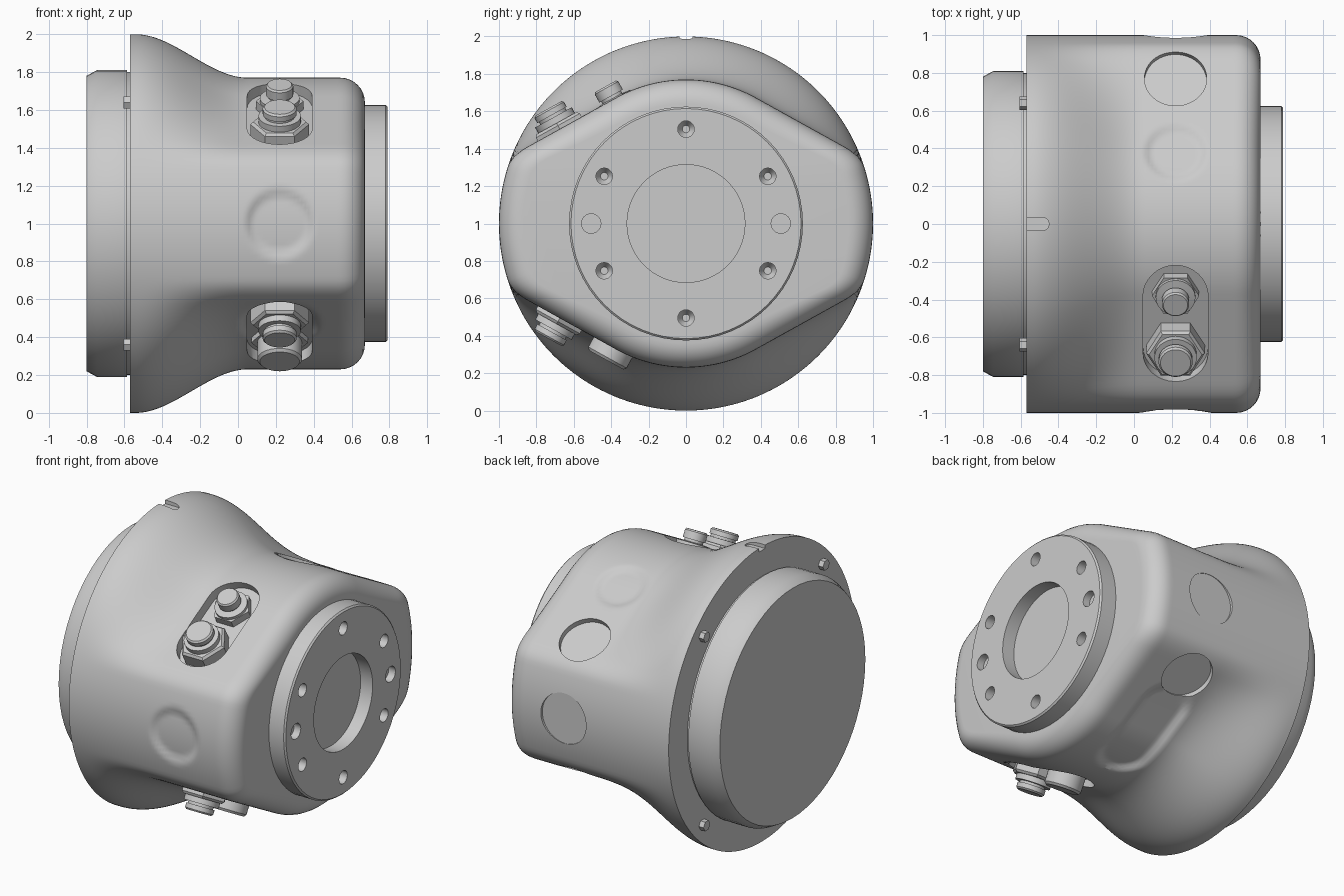
import bpy, bmesh, math
from mathutils import Matrix, Vector

if "Cube" in bpy.data.objects:
    bpy.data.objects.remove(bpy.data.objects["Cube"])

A = math.radians(29)          # tilt of the slanted faces from vertical
SX = 0.22                     # x of the row of ports


def frame(o, u, v, n):
    m = Matrix((u, v, n)).transposed().to_4x4()
    m.translation = Vector(o)
    return m


AXIAL = frame((0, 0, 1), (0, 1, 0), (0, 0, 1), (1, 0, 0))


def slant(sy, sz, t=0.0):
    """Frame on a slanted face: z is the face normal, t moves down the slope."""
    n = Vector((0, sy * math.sin(A), sz * math.cos(A)))
    v = Vector((0, sy * math.cos(A), -sz * math.sin(A)))
    return frame(Vector((SX, 0, 1)) + v * t, (1, 0, 0), v, n)


def side(sy):
    return frame((SX, 0, 1), (1, 0, 0), (0, 0, 1), (0, sy, 0))


def finish(name, bm, angle=30):
    bmesh.ops.recalc_face_normals(bm, faces=bm.faces[:])
    me = bpy.data.meshes.new(name)
    bm.to_mesh(me)
    bm.free()
    ob = bpy.data.objects.new(name, me)
    bpy.context.collection.objects.link(ob)
    smooth(ob, angle)
    return ob


def smooth(ob, angle=30):
    bpy.ops.object.select_all(action='DESELECT')
    ob.select_set(True)
    bpy.context.view_layer.objects.active = ob
    bpy.ops.object.shade_smooth_by_angle(angle=math.radians(angle))


def loft(name, rings, m=Matrix()):
    bm = bmesh.new()
    loops = [[bm.verts.new(m @ Vector(p)) for p in ring] for ring in rings]
    k = len(loops[0])
    for a, b in zip(loops, loops[1:]):
        for i in range(k):
            j = (i + 1) % k
            bm.faces.new((a[i], a[j], b[j], b[i]))
    bm.faces.new(loops[0])
    bm.faces.new(loops[-1])
    return finish(name, bm)


def turned(name, profile, m, segs=48, at=(0, 0)):
    """Revolve (radius, height) pairs about the frame's z axis."""
    return loft(name, [[(at[0] + r * math.cos(math.tau * i / segs),
                         at[1] + r * math.sin(math.tau * i / segs), h)
                        for i in range(segs)] for r, h in profile], m)


def stadium(name, r, half, h0, h1, m):
    pts = [(r * math.cos(a), r * math.sin(a) + (half if i <= 16 else -half))
           for i in range(34)
           for a in [math.pi * (i if i <= 16 else i - 1) / 16]]
    return loft(name, [[(x, y, h) for x, y in pts] for h in (h0, h1)], m)


def carve(ob, cutters):
    for c in cutters:
        md = ob.modifiers.new("cut", 'BOOLEAN')
        md.operation, md.solver, md.object = 'DIFFERENCE', 'EXACT', c
    bpy.context.view_layer.update()
    me = bpy.data.meshes.new_from_object(
        ob.evaluated_get(bpy.context.evaluated_depsgraph_get()))
    ob.modifiers.clear()
    ob.data = me
    for c in cutters:
        bpy.data.objects.remove(c)
    smooth(ob)


def sstep(a, b, x):
    u = min(1, max(0, (x - a) / (b - a)))
    return u * u * (3 - 2 * u)


# soft dents: (inverse frame, radius, half length along slope, depth)
dents = [(side(-1).inverted(), 0.19, 0, 0.022),
         (slant(1, 1, 0.01).inverted(), 0.175, 0, 0.018),
         (slant(1, -1, 0.0).inverted(), 0.18, 0.2, 0.03),
         (slant(-1, -1, 0.30).inverted(), 0.22, 0.02, 0.02)]


def section(phi):
    """Housing radius at angle phi from vertical: round crown, flat slope, round side."""
    p = abs((phi + math.pi / 2) % math.pi - math.pi / 2)
    if p <= A:
        return 0.77
    flat = 0.77 / max(0.3, math.cos(p - A))
    h = max(0.06 - abs(flat - 1), 0) / 0.06
    return min(flat, 1) - h * h * 0.015


def body_point(x, phi, inset):
    r = 1 - (1 - section(phi)) * sstep(-0.54, 0.05, x) - inset
    p = Vector((x, r * math.sin(phi), 1 + r * math.cos(phi)))
    d = Vector((0, math.sin(phi), math.cos(phi)))
    for inv, rad, half, depth in dents:
        q = inv @ p
        if q.z > 0.4:
            dist = math.hypot(q.x, max(0, abs(q.y) - half))
            p = p - d * depth * (1 - sstep(rad - 0.05, rad, dist))
    return p


# housing: round flange blending into a six-sided rounded nose
N = 224
stations = [(-0.57 + 1.11 * i / 60, 0) for i in range(61)]
stations += [(0.54 + 0.13 * math.sin(a), 0.13 * (1 - math.cos(a)))
             for a in [math.pi / 2 * i / 8 for i in range(1, 9)]]
housing = loft("housing", [[body_point(x, math.tau * i / N, s) for i in range(N)]
                           for x, s in stations])
cuts = [stadium("slot_cutter", 0.172, 0.175, 0.70, 1.3, slant(-1, sz, 0.18)) for sz in (1, -1)]
cuts += [turned("port_cutter", [(0.165, 0.735), (0.165, 1.3)], slant(1, sz, 0.454)) for sz in (1, -1)]
cuts.append(turned("side_port_cutter", [(0.17, 0.983), (0.17, 1.3)], side(1)))
cuts.append(stadium("notch_cutter", 0.034, 0.1, 0.975, 1.2,
                    frame((-0.584, 0, 1), (0, 1, 0), (1, 0, 0), (0, 0, 1))))
carve(housing, cuts)

# rear cover and its flange screws
turned("rear_cover", [(0.78, -0.8), (0.81, -0.745), (0.81, -0.585), (0.8, -0.585), (0.8, -0.56)], AXIAL, 64)
for k in range(4):
    a = math.radians(45 + 90 * k)
    turned("flange_screw", [(0.036, -0.605), (0.036, -0.56)], AXIAL, 6,
           (0.905 * math.cos(a), 0.905 * math.sin(a)))

# output flange with central recess, six bolt holes and two dowel holes
flange = turned("output_flange", [(0.61, 0.65), (0.625, 0.66), (0.625, 0.78), (0.615, 0.79),
                                  (0.315, 0.79), (0.315, 0.70)], AXIAL, 64)
holes = []
for k in range(6):
    a = math.radians(30 + 60 * k)
    holes.append(turned("bolt_cutter", [(0.02, 0.69), (0.044, 0.73), (0.044, 0.9)], AXIAL, 20,
                        (0.505 * math.cos(a), 0.505 * math.sin(a))))
for s in (-1, 1):
    holes.append(turned("dowel_cutter", [(0.052, 0.74), (0.052, 0.9)], AXIAL, 24, (0.507 * s, 0)))
carve(flange, holes)

# connectors standing in the slots: hex nut, collar and cap
for sz, label in ((1, "upper"), (-1, "lower")):
    m = slant(-1, sz, 0.345)
    turned(label + "_nut", [(0.155, 0.69), (0.155, 0.79), (0.14, 0.805)], m, 6)
    turned(label + "_collar", [(0.112, 0.79), (0.112, 0.84), (0.08, 0.84), (0.08, 0.855),
                               (0.09, 0.855), (0.09, 0.885), (0.08, 0.895)], m, 32)
m = slant(-1, 1, 0.02)
turned("small_nut", [(0.125, 0.69), (0.125, 0.75)], m, 6)
turned("small_cap", [(0.105, 0.74), (0.105, 0.77), (0.06, 0.775), (0.06, 0.79),
                     (0.072, 0.79), (0.072, 0.84), (0.064, 0.85)], m, 32)
m = slant(-1, -1, 0.02)
turned("round_nut", [(0.15, 0.69), (0.15, 0.73)], m, 6)
turned("round_cap", [(0.118, 0.72), (0.118, 0.83), (0.105, 0.845)], m, 32)
